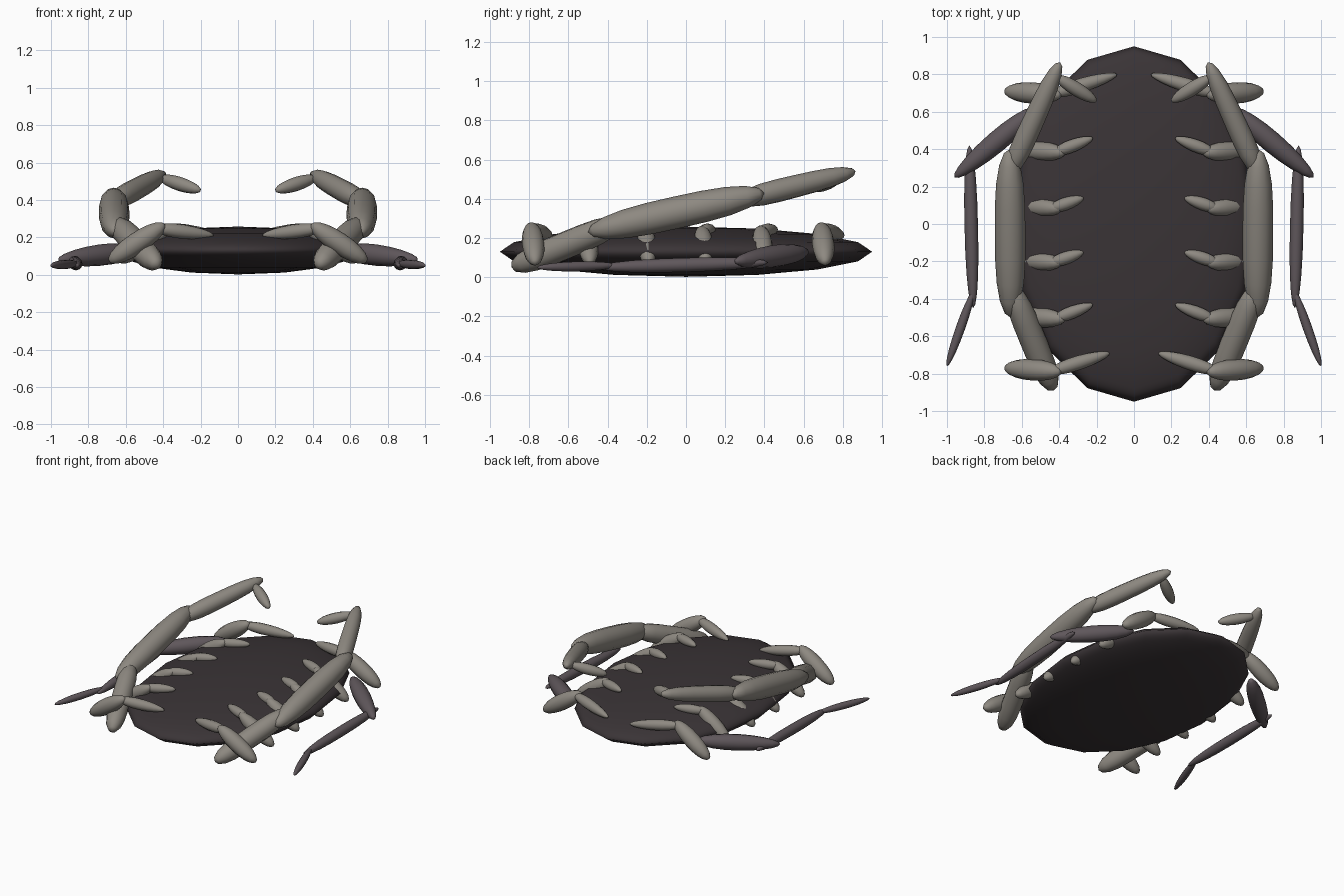
import bpy, math
from mathutils import Vector

if "Cube" in bpy.data.objects:
    bpy.data.objects.remove(bpy.data.objects["Cube"])


def material(name, rgb):
    m = bpy.data.materials.new(name)
    m.diffuse_color = (*rgb, 1)
    m.use_nodes = True
    m.node_tree.nodes["Principled BSDF"].inputs["Base Color"].default_value = m.diffuse_color
    return m


SHELL = material("dark_shell", (0.042, 0.034, 0.037))
PALE = material("pale_limb", (0.27, 0.25, 0.22))
DUSK = material("dusky_limb", (0.115, 0.095, 0.105))


def smooth(ob):
    for p in ob.data.polygons:
        p.use_smooth = True


def segment(name, a, b, r, mat, power=2.0, taper=0.0, sides=12, rings=10):
    """Swollen limb segment between two points, tapering towards b."""
    a, b = Vector(a), Vector(b)
    length = (b - a).length
    rot = (b - a).to_track_quat('Z', 'Y')
    verts, faces = [a], []
    for i in range(1, rings):
        u = -math.cos(math.pi * i / rings)
        rad = r * math.sqrt(1 - abs(u) ** power) * (1 - taper * u)
        for k in range(sides):
            t = 2 * math.pi * k / sides
            verts.append(a + rot @ Vector((rad * math.cos(t), rad * math.sin(t), (u + 1) / 2 * length)))
    verts.append(b)
    last = len(verts) - 1
    for k in range(sides):
        n = (k + 1) % sides
        faces.append((0, 1 + n, 1 + k))
        for i in range(rings - 2):
            s = 1 + i * sides
            faces.append((s + k, s + n, s + sides + n, s + sides + k))
        s = 1 + (rings - 2) * sides
        faces.append((s + k, s + n, last))
    me = bpy.data.meshes.new(name)
    me.from_pydata([tuple(v) for v in verts], [], faces)
    ob = bpy.data.objects.new(name, me)
    bpy.context.collection.objects.link(ob)
    me.materials.append(mat)
    smooth(ob)


def pair(name, a, b, *args, **kw):
    for side, s in (("right", 1), ("left", -1)):
        segment(f"{name}_{side}", (a[0] * s, a[1], a[2]), (b[0] * s, b[1], b[2]), *args, **kw)


# flattened body shell
bpy.ops.mesh.primitive_uv_sphere_add(segments=16, ring_count=8, radius=1, location=(0, 0, 0.13))
body = bpy.context.object
body.name = "body_shell"
body.scale = (0.65, 0.95, 0.128)
body.data.materials.append(SHELL)
smooth(body)

# large raised arms
pair("arm_base", (0.43, -0.89, 0.05), (0.66, -0.33, 0.28), 0.07, PALE, power=4)
pair("arm_middle", (0.66, -0.50, 0.23), (0.665, 0.40, 0.43), 0.082, PALE, power=3)
pair("arm_outer", (0.67, 0.26, 0.39), (0.395, 0.865, 0.54), 0.057, PALE, power=3.5, taper=0.12)
pair("arm_tip", (0.42, 0.79, 0.52), (0.20, 0.655, 0.45), 0.038, PALE)

# short legs: y, inner tip x, knee x, foot x, inner tip y offset, radius
legs = [(0.70, 0.09, 0.39, 0.69, 0.10, 0.057),
        (0.39, 0.22, 0.37, 0.64, 0.07, 0.052),
        (0.09, 0.27, 0.39, 0.64, 0.05, 0.050),
        (-0.20, 0.27, 0.39, 0.64, 0.05, 0.050),
        (-0.50, 0.22, 0.37, 0.64, 0.07, 0.052),
        (-0.78, 0.13, 0.39, 0.69, 0.09, 0.057)]
for i, (y, tip, knee, foot, dy, r) in enumerate(legs):
    end = i in (0, 5)
    top = 0.27 if end else 0.255
    pair(f"leg_{i + 1}_outer", (knee, y - 0.01, top), (foot, y + 0.01, 0.07), r, PALE, power=2.2)
    pair(f"leg_{i + 1}_inner", (knee + 0.06, y - 0.01, top - 0.02), (tip, y + dy, 0.21 if end else 0.245),
         0.038 if end else 0.034, PALE, taper=0.15)

# low trailing limbs
pair("trailing_base", (0.52, 0.62, 0.13), (0.96, 0.25, 0.08), 0.057, DUSK, taper=0.1)
pair("trailing_middle", (0.88, 0.42, 0.075), (0.86, -0.45, 0.05), 0.036, DUSK, power=2.5)
pair("trailing_tip", (0.855, -0.35, 0.06), (1.0, -0.76, 0.05), 0.025, DUSK)
